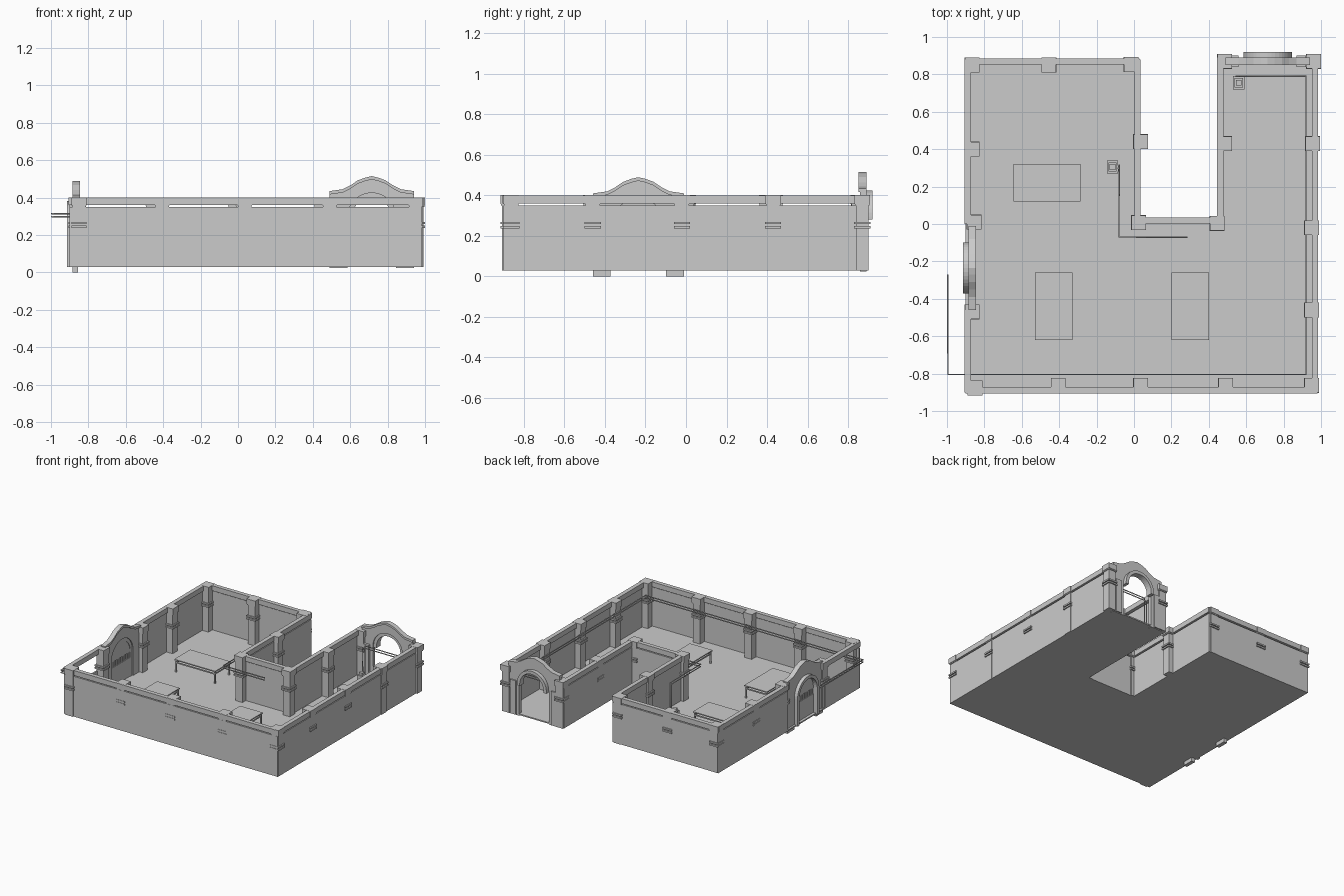
import bpy, bmesh, math
from mathutils import Vector

if "Cube" in bpy.data.objects:
    bpy.data.objects.remove(bpy.data.objects["Cube"])


def finish(name, bm):
    bmesh.ops.recalc_face_normals(bm, faces=bm.faces)
    me = bpy.data.meshes.new(name)
    bm.to_mesh(me)
    bm.free()
    ob = bpy.data.objects.new(name, me)
    bpy.context.collection.objects.link(ob)
    return ob


def add_box(bm, x0, x1, y0, y1, z0, z1):
    vs = bmesh.ops.create_cube(bm, size=1)["verts"]
    for v in vs:
        v.co = Vector((x1 if v.co.x > 0 else x0, y1 if v.co.y > 0 else y0,
                       z1 if v.co.z > 0 else z0))


def boxes(name, items):
    bm = bmesh.new()
    for it in items:
        add_box(bm, *it)
    return finish(name, bm)


def cbox(x, y, w, d, z0, z1):
    return (x - w / 2, x + w / 2, y - d / 2, y + d / 2, z0, z1)


def prism(name, pts, vec, place):
    # flat outline pushed along a vector
    bm = bmesh.new()
    f = bm.faces.new([bm.verts.new(place(p)) for p in pts])
    ex = bmesh.ops.extrude_face_region(bm, geom=[f])["geom"]
    bmesh.ops.translate(bm, vec=vec, verts=[g for g in ex if isinstance(g, bmesh.types.BMVert)])
    return finish(name, bm)


# U-shaped floor
FLOOR = [(-0.9, -0.9), (0.98, -0.9), (0.98, 0.89), (0.45, 0.89),
         (0.45, 0.03), (0.03, 0.03), (0.03, 0.88), (-0.9, 0.88)]
prism("floor", FLOOR, (0, 0, 0.01), lambda p: (p[0], p[1], 0.03))

# walls and coping: axis-aligned runs; side = inward direction
RUNS = [  # x0, y0, x1, y1, inward x, inward y, wall top, has coping
    (-0.9, -0.9, 0.98, -0.9, 0, 1, 0.35, 1),
    (0.98, -0.9, 0.98, 0.89, -1, 0, 0.35, 1),
    (0.45, 0.03, 0.45, 0.89, 1, 0, 0.35, 1),
    (0.03, 0.03, 0.45, 0.03, 0, -1, 0.35, 1),
    (0.03, 0.03, 0.03, 0.88, -1, 0, 0.35, 1),
    (-0.9, 0.88, 0.03, 0.88, 0, -1, 0.35, 1),
    (-0.9, 0.0, -0.9, 0.88, 1, 0, 0.35, 1),
    (-0.9, -0.9, -0.9, -0.46, 1, 0, 0.22, 1),
    (0.45, 0.89, 0.98, 0.89, 0, -1, 0, 0)]


def strip(r, out, inn, z0, z1):
    x0, y0, x1, y1, ix, iy = r[:6]
    xs = [x0, x1] if ix == 0 else [x0 - ix * out, x0 + ix * inn]
    ys = [y0, y1] if iy == 0 else [y0 - iy * out, y0 + iy * inn]
    return (min(xs), max(xs), min(ys), max(ys), z0, z1)


boxes("walls", [strip(r, 0, 0.012, 0.03, r[6]) for r in RUNS if r[7]])
boxes("coping", [strip(r, 0.005, 0.028, 0.36, 0.40) for r in RUNS if r[7]])

# columns: base, shaft, two bands, capital and cap
COLS = [(-0.865, 0.85), (-0.455, 0.85), (-0.015, 0.853), (-0.865, 0.4), (-0.855, 0.01),
        (-0.865, -0.47), (-0.85, -0.877), (-0.405, -0.863), (0.035, -0.863), (0.49, -0.863),
        (0.95, -0.863), (0.95, -0.46), (0.95, -0.02), (0.955, 0.43), (0.96, 0.87),
        (0.485, 0.87), (0.485, 0.43), (0.445, 0.003), (0.025, 0.007), (0.035, 0.44)]
col = []
for x, y in COLS:
    col += [cbox(x, y, 0.062, 0.062, 0.03, 0.352),
            cbox(x, y, 0.08, 0.08, 0.238, 0.25),
            cbox(x, y, 0.08, 0.08, 0.258, 0.27),
            cbox(x, y, 0.072, 0.072, 0.35, 0.36),
            cbox(x, y, 0.078, 0.078, 0.358, 0.401)]
boxes("columns", col)


def arc(r, cz, n=20, rev=False):
    a = [math.pi * i / n for i in range(n + 1)]
    p = [(r * math.cos(t), cz + r * math.sin(t)) for t in a]
    return p[::-1] if rev else p


# arched gateways
def gate(name, z0, place, back, ring_at, ring_vec, r, cz, ring_foot):
    w = 0.225
    top = [(w, 0.41), (0.155, 0.42), (0.115, 0.44), (0.075, 0.467), (0.035, 0.482), (0, 0.49)]
    top += [(-u, z) for u, z in top[-2::-1]]
    pts = [(w, z0)] + [(u, z + z0) for u, z in top] + [(-w, z0), (-r, z0)]
    pts += arc(r, cz, rev=True) + [(r, z0)]
    prism(name + "_wall", pts, back, lambda p: place(p, 0))
    # projecting arch moulding
    ri = r - 0.025
    foot = ring_foot
    out = [(r, foot)] + arc(r, cz) + [(-r, foot), (-ri, foot)] + arc(ri, cz, rev=True) + [(ri, foot)]
    prism(name + "_moulding", out, ring_vec, lambda p: place(p, ring_at))
    # crown trim along the top edge
    trim = [(u, z + z0) for u, z in top] + [(u, z + z0 - 0.018) for u, z in top[::-1]]
    prism(name + "_crown", trim, back * 1.3, lambda p: place(p, 0))


gate("back_gate", 0.025, lambda p, d: (0.715 + p[0], 0.89 + d, p[1]), Vector((0, -0.03, 0)),
     0.03, Vector((0, -0.05, 0)), 0.13, 0.295, 0.28)
gate("left_gate", 0.0, lambda p, d: (-0.885 - d, -0.235 + p[0], p[1]), Vector((0.03, 0, 0)),
     0.028, Vector((0.05, 0, 0)), 0.137, 0.245, 0.03)
boxes("back_gate_piers", [cbox(0.715 + s * 0.18, 0.87, 0.05, 0.06, 0.03, 0.30) for s in (-1, 1)])

# left gate door: lower panel, bars, rail and rounded top
door = [(-0.878, -0.866, -0.35, -0.12, 0.03, 0.19), (-0.878, -0.866, -0.35, -0.12, 0.235, 0.25)]
door += [(-0.876, -0.868, y - 0.005, y + 0.005, 0.19, 0.235)
         for y in [-0.34 + 0.021 * i for i in range(11)]]
boxes("door_leaf", door)
prism("door_top", arc(0.115, 0.247), (0.012, 0, 0), lambda p: (-0.878, -0.235 + p[0], p[1]))


# tables: top, apron, legs and lower rails
def table(name, x, y, w, d):
    t = 0.01
    it = [cbox(x, y, w, d, 0.135, 0.143)]
    for s in (-1, 1):
        px, py = x + s * (w / 2 - 0.01), y + s * (d / 2 - 0.01)
        it += [cbox(px, y, t / 2, d - 0.02, 0.11, 0.12), cbox(x, py, w - 0.02, t / 2, 0.11, 0.12)]
        for q in (-1, 1):
            it.append(cbox(px, y + q * (d / 2 - 0.01), t, t, 0.04, 0.135))
    boxes(name, it)


table("table_back", -0.465, 0.22, 0.36, 0.20)
table("table_left", -0.43, -0.44, 0.20, 0.36)
table("table_right", 0.30, -0.44, 0.20, 0.36)


# twin pipes along the walls
def pipe(name, pts):
    cu = bpy.data.curves.new(name, "CURVE")
    cu.dimensions = "3D"
    cu.bevel_depth = 0.0045
    cu.bevel_resolution = 1
    cu.use_fill_caps = True
    sp = cu.splines.new("POLY")
    sp.points.add(len(pts) - 1)
    for p, c in zip(sp.points, pts):
        p.co = (*c, 1)
    bpy.context.collection.objects.link(bpy.data.objects.new(name, cu))


for i, z in enumerate((0.297, 0.315)):
    k = 0.02 * i
    pipe(f"long_pipe_{i}", [(-0.995, -0.27, z), (-0.995, -0.805, z), (0.92, -0.805, z),
                            (0.92, 0.79, z), (0.545 + k, 0.79, z), (0.545 + k, 0.79, 0.06)])
    pipe(f"short_pipe_{i}", [(0.285, -0.07, z), (-0.08, -0.07, z), (-0.08, 0.295 + k, z),
                             (-0.08, 0.295 + k, 0.06)])

# floor units at the pipe ends
for n, x, y in (("left", -0.115, 0.305), ("right", 0.56, 0.755)):
    boxes(n + "_pump_unit", [cbox(x, y, 0.06, 0.07, 0.04, 0.055), cbox(x, y, 0.045, 0.05, 0.055, 0.10),
                             cbox(x, y, 0.03, 0.03, 0.10, 0.12)])
